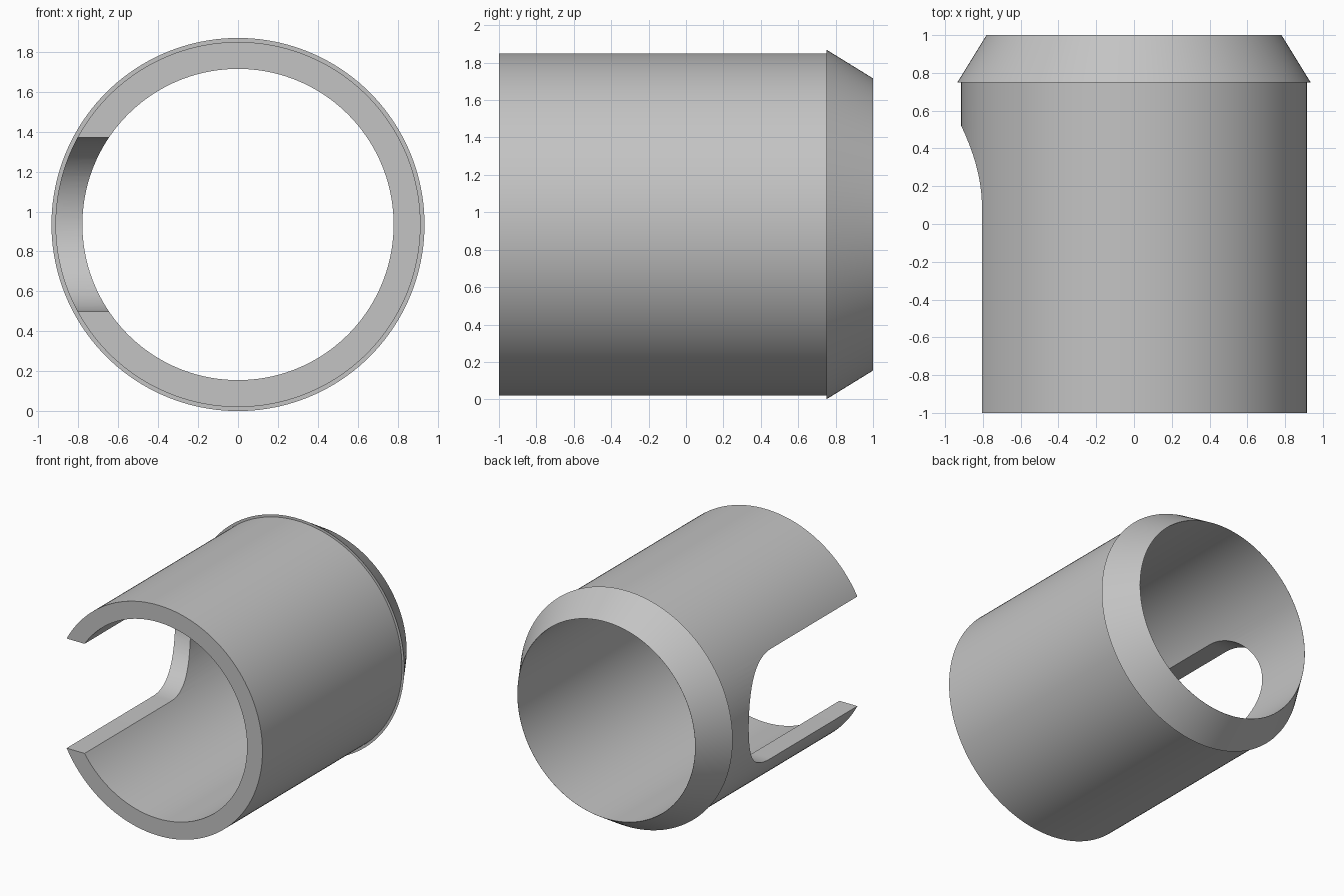
import bpy
import bmesh
import math
from mathutils import Matrix, Vector

cube = bpy.data.objects.get("Cube")
if cube:
    bpy.data.objects.remove(cube, do_unlink=True)

RADIUS = 0.935      # flared rim, also the height of the axis
BODY = 0.915
BORE = 0.78
RIM_Y = 0.75
SLOT = 0.435        # half width of the slot
SLOT_Y = 0.085      # centre of its rounded end


def make_object(name, bm):
    bmesh.ops.recalc_face_normals(bm, faces=bm.faces)
    mesh = bpy.data.meshes.new(name)
    bm.to_mesh(mesh)
    bm.free()
    obj = bpy.data.objects.new(name, mesh)
    bpy.context.collection.objects.link(obj)
    return obj


def lathe(name, profile, steps):
    """Revolve a closed (radius, y) profile around the y axis."""
    bm = bmesh.new()
    rings = []
    for i in range(steps):
        a = math.tau * i / steps
        rings.append([bm.verts.new((r * math.sin(a), y, RADIUS + r * math.cos(a)))
                      for r, y in profile])
    n = len(profile)
    for i, ring in enumerate(rings):
        after = rings[(i + 1) % steps]
        for j in range(n):
            k = (j + 1) % n
            bm.faces.new((ring[j], ring[k], after[k], after[j]))
    return make_object(name, bm)


# Material
grey = bpy.data.materials.new("plain grey")
grey.use_nodes = True
colour = (0.55, 0.55, 0.55, 1)
grey.diffuse_color = colour
grey.node_tree.nodes["Principled BSDF"].inputs["Base Color"].default_value = colour

# Tube with a flared, chamfered rim at the back
sleeve = lathe("slotted_sleeve", [(BORE, -1), (BODY, -1), (BODY, RIM_Y),
                                  (RADIUS, RIM_Y), (BORE + 0.001, 1), (BORE, 1)], 160)
sleeve.data.materials.append(grey)

# Round-ended slot cutter, open at the front
bm = bmesh.new()
outline = [(-1.2, SLOT), (-1.2, -SLOT)]
for i in range(49):
    a = math.pi * (i / 48 - 0.5)
    outline.append((SLOT_Y + SLOT * math.cos(a), SLOT * math.sin(a)))
face = bm.faces.new([bm.verts.new((-1.2, y, RADIUS + z)) for y, z in outline])
extruded = bmesh.ops.extrude_face_region(bm, geom=[face])
tip = [v for v in extruded["geom"] if isinstance(v, bmesh.types.BMVert)]
bmesh.ops.translate(bm, verts=tip, vec=Vector((0.9, 0, 0)))
cutter = make_object("slot_cutter", bm)
cutter.data.materials.append(grey)
cutter.hide_render = True

# Cut the slot, then drop the cutter
cut = sleeve.modifiers.new("slot", "BOOLEAN")
cut.operation = "DIFFERENCE"
cut.solver = "EXACT"
cut.object = cutter
bpy.ops.object.select_all(action="DESELECT")
bpy.context.view_layer.objects.active = sleeve
sleeve.select_set(True)
bpy.ops.object.modifier_apply(modifier=cut.name)
bpy.data.objects.remove(cutter, do_unlink=True)
bpy.ops.object.shade_smooth_by_angle(angle=math.radians(25))
